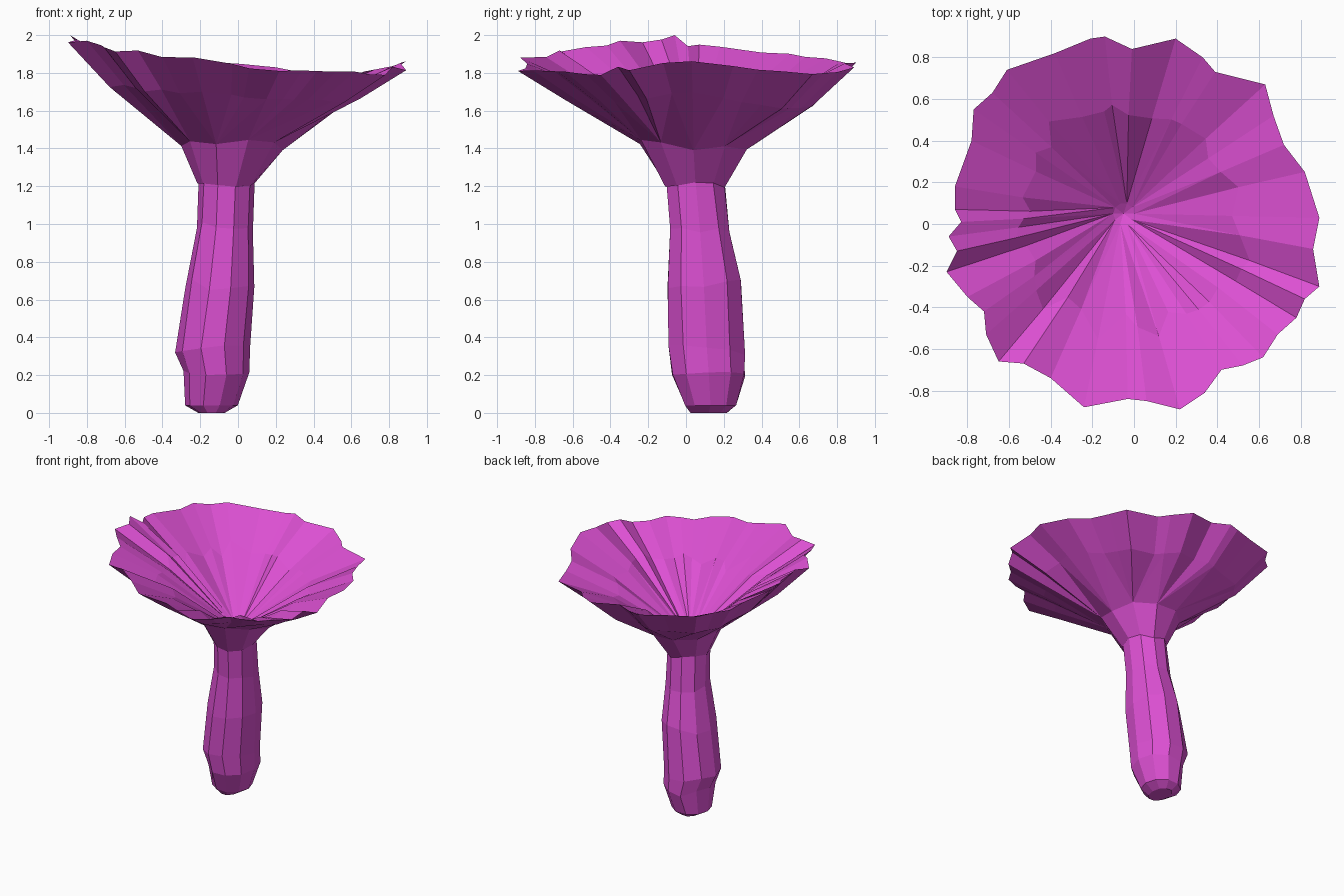
import bpy, bmesh, math, random
from mathutils import Vector

random.seed(4)
if "Cube" in bpy.data.objects:
    bpy.data.objects.remove(bpy.data.objects["Cube"], do_unlink=True)

magenta = bpy.data.materials.new("magenta")
magenta.use_nodes = True
colour = (0.72, 0.08, 0.65, 1)
magenta.diffuse_color = colour
bsdf = next(n for n in magenta.node_tree.nodes if n.type == 'BSDF_PRINCIPLED')
bsdf.inputs["Base Color"].default_value = colour

TURN = 2 * math.pi


def jitter(amount):
    return random.uniform(-amount, amount)


def oval_ring(bm, count, cx, cy, z, rx, ry, rough=0.0, rough_z=0.0, tilt=0.0):
    """Slightly irregular oval loop, returned as (vertex, angle) pairs."""
    ring = []
    for i in range(count):
        a = TURN * i / count
        k = 1 + jitter(rough)
        dy = ry * k * math.sin(a)
        co = (cx + rx * k * math.cos(a), cy + dy, z + jitter(rough_z) - tilt * dy)
        ring.append((bm.verts.new(co), a))
    return ring


def stitch(bm, lower, upper):
    """Join two loops of any vertex count by walking round them by angle."""
    def step(ring, i):
        vert, angle = ring[i % len(ring)]
        return vert, angle + TURN * (i // len(ring))
    i = j = 0
    while i < len(lower) or j < len(upper):
        a, b = step(lower, i)[0], step(upper, j)[0]
        (na, ang_a), (nb, ang_b) = step(lower, i + 1), step(upper, j + 1)
        if i < len(lower) and j < len(upper) and abs(ang_a - ang_b) < 1e-4:
            bm.faces.new((a, na, nb, b))
            i, j = i + 1, j + 1
        elif j >= len(upper) or (i < len(lower) and ang_a < ang_b):
            bm.faces.new((a, na, b))
            i += 1
        else:
            bm.faces.new((a, nb, b))
            j += 1


def finish(bm, name):
    bmesh.ops.recalc_face_normals(bm, faces=bm.faces)
    mesh = bpy.data.meshes.new(name)
    bm.to_mesh(mesh)
    bm.free()
    mesh.materials.append(magenta)
    obj = bpy.data.objects.new(name, mesh)
    bpy.context.collection.objects.link(obj)
    return obj


# Stem: leaning, swollen near the foot (centre x, centre y, z, radius x, radius y)
STEM = [
    (-.14, .12, 0, .07, .1),
    (-.14, .13, .04, .14, .14),
    (-.115, .12, .22, .175, .2),
    (-.135, .11, .33, .2, .21),
    (-.095, .095, .68, .185, .205),
    (-.07, .075, .98, .15, .165),
    (-.06, .05, 1.23, .15, .16),
]
SIDES = 10
bm = bmesh.new()
rings = [oval_ring(bm, SIDES, *level, rough=.02, rough_z=.03 if 0.1 < level[2] < 1 else 0)
         for level in STEM]
for low, high in zip(rings, rings[1:]):
    stitch(bm, low, high)
bm.faces.new([v for v, a in rings[0]])
finish(bm, "stem")

# Wavy rim of the cap, anticlockwise from the left side
RIM = [
    (.89, .03), (.82, .25), (.72, .38), (.67, .52), (.63, .67), (.39, .73), (.33, .8),
    (.2, .89), (-.01, .84), (-.14, .9), (-.21, .89), (-.38, .82), (-.61, .74),
    (-.68, .63), (-.77, .55), (-.78, .4), (-.86, .18), (-.86, .07), (-.83, .01),
    (-.89, -.06), (-.85, -.13), (-.9, -.23), (-.8, -.35), (-.72, -.42), (-.71, -.53),
    (-.65, -.66), (-.53, -.67), (-.4, -.74), (-.24, -.88), (-.03, -.84), (.06, -.85),
    (.22, -.89), (.34, -.81), (.42, -.7), (.52, -.68), (.62, -.64), (.69, -.53),
    (.78, -.45), (.82, -.36), (.89, -.3), (.86, -.12),
]


def rim_height(x, y):
    """Highest on the right, dipping between the left, back and front lobes."""
    z = 1.84 + .13 * max(0, -x) + jitter(.012)
    if x > 0 or y > 0:
        z -= .11 * abs(x * y)
    if x > .8 or (x < -.75 and y < 0):
        z += .015
    return 2.0 if (x, y) == (-.89, -.06) else z


bm = bmesh.new()
rim = [(bm.verts.new((x, y, rim_height(x, y))), math.atan2(y, x) % TURN) for x, y in RIM]
apex = Vector((-.05, .05, 1.31))

# Cap funnel and underside follow the rim pleats, with the underside kept below
pleats, under = [], []
for i, (vert, angle) in enumerate(rim):
    co = apex.lerp(vert.co, .6 + jitter(.06))
    co.z += .04 + .012 * (-1) ** i + jitter(.008)
    pleats.append((bm.verts.new(co), angle))
    co = apex.lerp(vert.co, .74)
    co.z -= .02 + .07 * max(0, co.y) + .07 * max(0, -co.x)
    under.append((bm.verts.new(co), angle))

# Cap underside: flares from the stem out to the rim
neck = oval_ring(bm, SIDES, -.06, .05, 1.21, .155, .165, .02, .02)
flare = oval_ring(bm, SIDES, -.03, .04, 1.41, .27, .29, .03, .02, tilt=.1)
for low, high in ((neck, flare), (flare, under), (under, rim)):
    stitch(bm, low, high)

# Cap funnel: pleated upper surface running down to a small hollow
hollow = oval_ring(bm, SIDES, apex.x, apex.y, apex.z + .03, .05, .05)
stitch(bm, pleats, rim)
stitch(bm, hollow, pleats)
bottom = bm.verts.new(apex)
for i, (vert, angle) in enumerate(hollow):
    bm.faces.new((bottom, vert, hollow[(i + 1) % SIDES][0]))
finish(bm, "cap")
